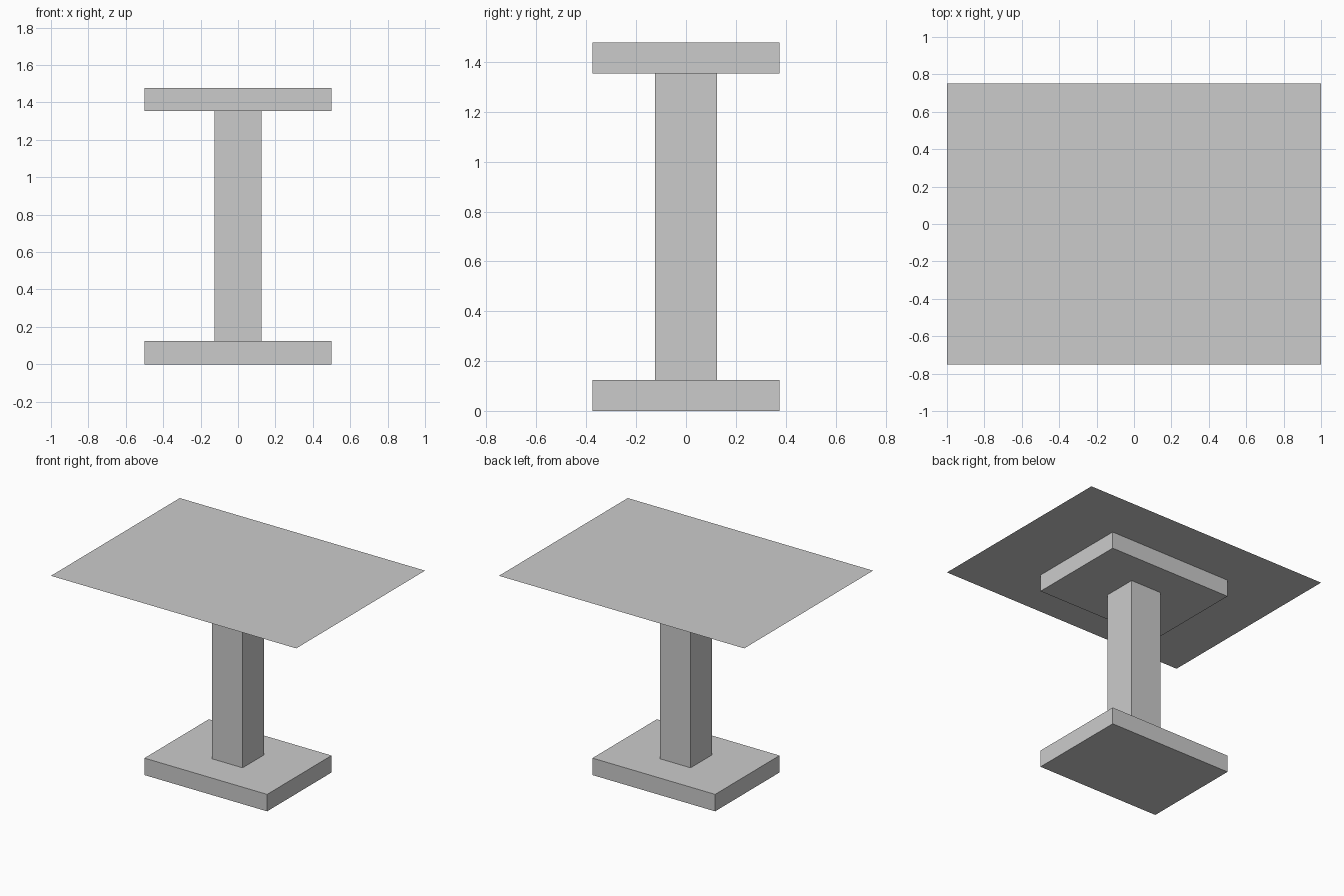
import bpy

default_cube = bpy.data.objects.get("Cube")
if default_cube:
    bpy.data.objects.remove(default_cube, do_unlink=True)

# Single grey finish
GREY = (0.6, 0.6, 0.6, 1.0)
grey = bpy.data.materials.new("plain_grey")
grey.use_nodes = True
grey.diffuse_color = GREY
grey.node_tree.nodes["Principled BSDF"].inputs["Base Color"].default_value = GREY

SLAB = 0.125       # thickness of the base and the upper support
HEIGHT = 1.478     # table top level


def finish(name):
    obj = bpy.context.object
    obj.name = obj.data.name = name
    bpy.ops.object.transform_apply(location=False, rotation=False, scale=True)
    obj.data.materials.append(grey)
    return obj


def block(name, width, depth, bottom, top):
    bpy.ops.mesh.primitive_cube_add(size=1, location=(0, 0, (bottom + top) / 2))
    bpy.context.object.scale = (width, depth, top - bottom)
    return finish(name)


# Pedestal: base slab, square column, support slab under the top
block("base", 1, 0.75, 0, SLAB)
block("column", 0.25, 0.25, SLAB, HEIGHT - SLAB)
block("top_support", 1, 0.75, HEIGHT - SLAB, HEIGHT - 0.001)

# Table top: a single thin sheet
bpy.ops.mesh.primitive_plane_add(size=1, location=(0, 0, HEIGHT))
bpy.context.object.scale = (2, 1.5, 1)
finish("table_top")
